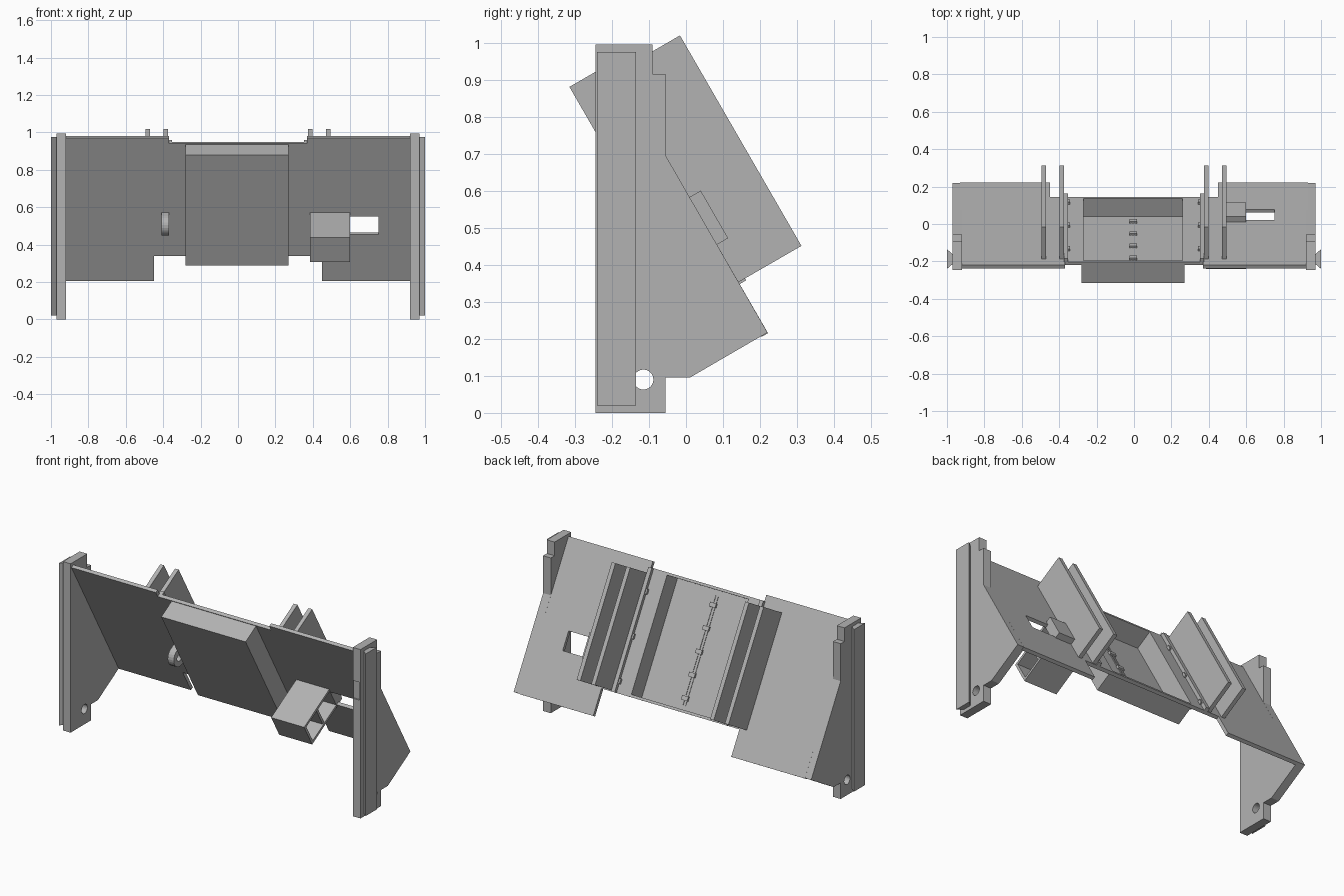
import bpy, bmesh, math
from mathutils import Matrix

cube = bpy.data.objects.get("Cube")
if cube:
    bpy.data.objects.remove(cube)

grey = bpy.data.materials.new("light_grey")
grey.use_nodes = True
colour = (0.45, 0.45, 0.45, 1)
grey.diffuse_color = colour
grey.node_tree.nodes["Principled BSDF"].inputs["Base Color"].default_value = colour

# Slanted frame: x across, s down the slope, n out of the back face
C, S = math.cos(math.radians(30)), 0.5
SLOPE = Matrix(((1, 0, 0, 0), (0, S, C, -0.22), (0, -C, S, 0.98), (0, 0, 0, 1)))
WORLD = Matrix.Identity(4)


def prism(name, outline, axis, low, high, frame=SLOPE):
    """Extrude a 2D outline along one axis of the given frame."""
    def place(p, h):
        p = list(p)
        p.insert(axis, h)
        return frame @ Matrix.Translation(p).translation
    bm = bmesh.new()
    a = [bm.verts.new(place(p, low)) for p in outline]
    b = [bm.verts.new(place(p, high)) for p in outline]
    bm.faces.new(a)
    bm.faces.new(b)
    for i in range(len(a)):
        j = (i + 1) % len(a)
        bm.faces.new((a[i], a[j], b[j], b[i]))
    bmesh.ops.recalc_face_normals(bm, faces=bm.faces)
    mesh = bpy.data.meshes.new(name)
    bm.to_mesh(mesh)
    bm.free()
    mesh.materials.append(grey)
    obj = bpy.data.objects.new(name, mesh)
    bpy.context.scene.collection.objects.link(obj)
    return obj


def box(name, x, s, n, frame=SLOPE):
    rect = [(x[0], s[0]), (x[1], s[0]), (x[1], s[1]), (x[0], s[1])]
    return prism(name, rect, 2, n[0], n[1], frame)


def circle(cx, cy, r, count=24):
    turn = 2 * math.pi / count
    return [(cx + r * math.cos(i * turn), cy + r * math.sin(i * turn)) for i in range(count)]


def cut(obj, *cutters):
    """Subtract the cutters, keep the result and drop the cutters."""
    for cutter in cutters:
        cutter.hide_render = True
        mod = obj.modifiers.new("cut", "BOOLEAN")
        mod.operation, mod.solver, mod.object = "DIFFERENCE", "EXACT", cutter
    bpy.context.view_layer.update()
    graph = bpy.context.evaluated_depsgraph_get()
    mesh = bpy.data.meshes.new_from_object(obj.evaluated_get(graph))
    obj.modifiers.clear()
    obj.data = mesh
    for cutter in cutters:
        bpy.data.objects.remove(cutter)


# Main slanted panel with the recess opening and the side window
panel = prism("slanted_panel", [
    (-0.93, 0), (-0.37, 0), (-0.37, 0.035), (0.37, 0.035), (0.37, 0), (0.93, 0),
    (0.93, 0.883), (0.45, 0.883), (0.45, 0.73), (-0.45, 0.73), (-0.45, 0.883), (-0.93, 0.883)],
    2, -0.02, 0)
cut(panel,
    box("recess_cutter", (-0.27, 0.26), (0.05, 0.715), (-0.1, 0.1)),
    box("window_cutter", (0.6, 0.75), (0.485, 0.595), (-0.1, 0.1)))

# Tray projecting from the front, open at the back
tray = box("centre_tray", (-0.28, 0.27), (0.039, 0.722), (-0.132, -0.002))
cut(tray, box("tray_cutter", (-0.27, 0.26), (0.05, 0.715), (-0.112, 0.1)))

# Hinge down the middle of the tray
for side in (-1, 1):
    box("tray_hinge_leaf", sorted((side * 0.003 - 0.005, side * 0.014 - 0.005)),
        (0.08, 0.69), (-0.113, -0.109))
for s in (0.12, 0.25, 0.38, 0.51, 0.64):
    box("tray_hinge_knuckle", (-0.025, 0.015), (s, s + 0.025), (-0.113, -0.1))

# Ribs, small hinge knobs and the paired fins on the back
for side in (-1, 1):
    box("back_rib", sorted((side * 0.352, side * 0.375)), (0.035, 0.73), (-0.01, 0.02))
    for s in (0.15, 0.4, 0.65):
        box("rib_knob", sorted((side * 0.342, side * 0.353)), (s, s + 0.03), (-0.005, 0.014))
    for x in (0.387, 0.483):
        box("back_fin", (side * x - 0.012, side * x + 0.012), (0.068, 0.724), (-0.005, 0.196))

# Open-sided housing on the front, with its raised pad on the back
housing = box("front_housing", (0.385, 0.6), (0.46, 0.61), (-0.29, -0.01))
cut(housing, box("housing_cutter", (0.4, 0.7), (0.475, 0.595), (-0.275, -0.022)))
box("housing_divider", (0.45, 0.595), (0.475, 0.595), (-0.16, -0.145))
box("housing_pad", (0.49, 0.6), (0.459, 0.607), (-0.005, 0.035))

# Round-nosed tab with a hole on the front
nose = [(0.515 - 0.055 * math.cos(i * math.pi / 12), -0.06 - 0.055 * math.sin(i * math.pi / 12))
        for i in range(13)]
tab = prism("front_tab", [(0.46, -0.01)] + nose + [(0.57, -0.01)], 0, -0.41, -0.37)
cut(tab, prism("tab_hole_cutter", circle(0.515, -0.065, 0.02), 0, -0.5, -0.3))

# Side plates with pivot holes, and flared rails on their outer faces
PLATE = [(-0.245, 0), (-0.055, 0), (-0.055, 0.095), (0.01, 0.095), (0.22, 0.217),
         (-0.055, 0.695), (-0.055, 0.915), (-0.09, 0.915), (-0.09, 0.995), (-0.245, 0.995)]
for side, word in ((1, "left"), (-1, "right")):
    low, high = sorted((side * 0.92, side * 0.97))
    plate = prism(word + "_side_plate", PLATE, 0, low, high, WORLD)
    cutters = [prism("pivot_cutter", circle(-0.115, 0.09, 0.027), 0, low - 0.1, high + 0.1, WORLD)]
    if side > 0:
        cutters.append(box("front_slot_cutter", (0.9, 0.965), (-0.3, -0.237), (0.695, 0.8), WORLD))
    cut(plate, *cutters)
    rail = [(side * 0.965, -0.165), (side, -0.135), (side, -0.24), (side * 0.965, -0.21)]
    prism(word + "_rail", rail, 2, 0.02, 0.975, WORLD)
